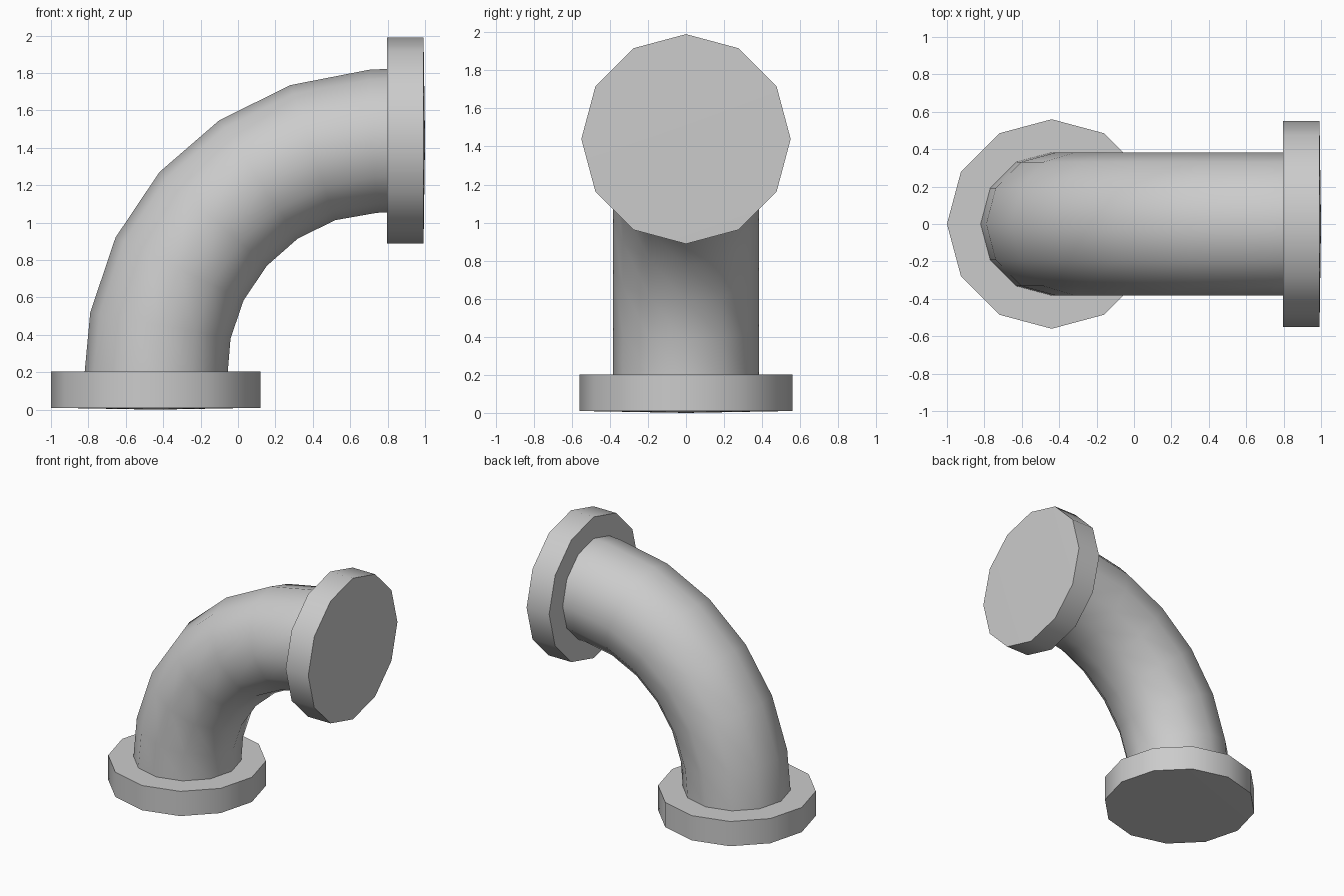
import bpy, bmesh
from math import sin, cos, pi, radians
from mathutils import Vector

if "Cube" in bpy.data.objects:
    bpy.data.objects.remove(bpy.data.objects["Cube"])

SIDES = 12


def sweep(name, rings, tip=None):
    """Skin 12-sided rings, each (outer xz, inner xz, half width); optional end point closes it."""
    bm = bmesh.new()
    loops = []
    for a, b, w in rings:
        a, b = Vector((a[0], 0, a[1])), Vector((b[0], 0, b[1]))
        c, u = (a + b) / 2, (a - b) / 2
        loops.append([bm.verts.new(c + u * cos(2 * pi * i / SIDES)
                                   + Vector((0, w * sin(2 * pi * i / SIDES), 0)))
                      for i in range(SIDES)])
    for p, q in zip(loops, loops[1:]):
        for i in range(SIDES):
            j = (i + 1) % SIDES
            bm.faces.new((p[i], p[j], q[j], q[i]))
    if tip:
        t = bm.verts.new((tip[0], 0, tip[1]))
        for i in range(SIDES):
            bm.faces.new((loops[-1][i], loops[-1][(i + 1) % SIDES], t))
    bmesh.ops.recalc_face_normals(bm, faces=bm.faces)
    # an open skin may be oriented inwards: compare the first side face with its ring centre
    mesh = bpy.data.meshes.new(name)
    bm.faces.ensure_lookup_table()
    f = bm.faces[0] if not tip else bm.faces[-1]
    centre = sum((v.co for v in loops[0]), Vector()) / SIDES
    if f.normal.dot(f.calc_center_median() - centre) < 0:
        bmesh.ops.reverse_faces(bm, faces=bm.faces)
    bm.to_mesh(mesh)
    bm.free()
    ob = bpy.data.objects.new(name, mesh)
    bpy.context.collection.objects.link(ob)
    bpy.ops.object.select_all(action='DESELECT')
    ob.select_set(True)
    bpy.context.view_layer.objects.active = ob
    bpy.ops.object.shade_smooth_by_angle(angle=radians(40))
    return ob


# Curved pipe: outer and inner edge of every ring
bend = [((-0.82, 0.20), (-0.055, 0.20)), ((-0.79, 0.52), (-0.04, 0.38)),
        ((-0.655, 0.92), (0.03, 0.585)), ((-0.42, 1.27), (0.155, 0.77)),
        ((-0.10, 1.547), (0.32, 0.915)), ((0.28, 1.735), (0.52, 1.013)),
        ((0.70, 1.817), (0.74, 1.052)), ((0.797, 1.822), (0.797, 1.055))]
sweep("elbow_pipe", [(a, b, 0.383) for a, b in bend])

# Base flange with a slightly domed end
sweep("base_flange", [((-0.82, 0.203), (-0.055, 0.203), 0.383),
                      ((-1.0, 0.203), (0.12, 0.203), 0.56),
                      ((-1.0, 0.01), (0.12, 0.01), 0.56)], tip=(-0.44, 0.0))

# Side flange with a slightly domed end
sweep("side_flange", [((0.797, 1.822), (0.797, 1.055), 0.383),
                      ((0.797, 1.99), (0.797, 0.888), 0.55),
                      ((0.992, 1.99), (0.992, 0.888), 0.55)], tip=(1.0, 1.44))
